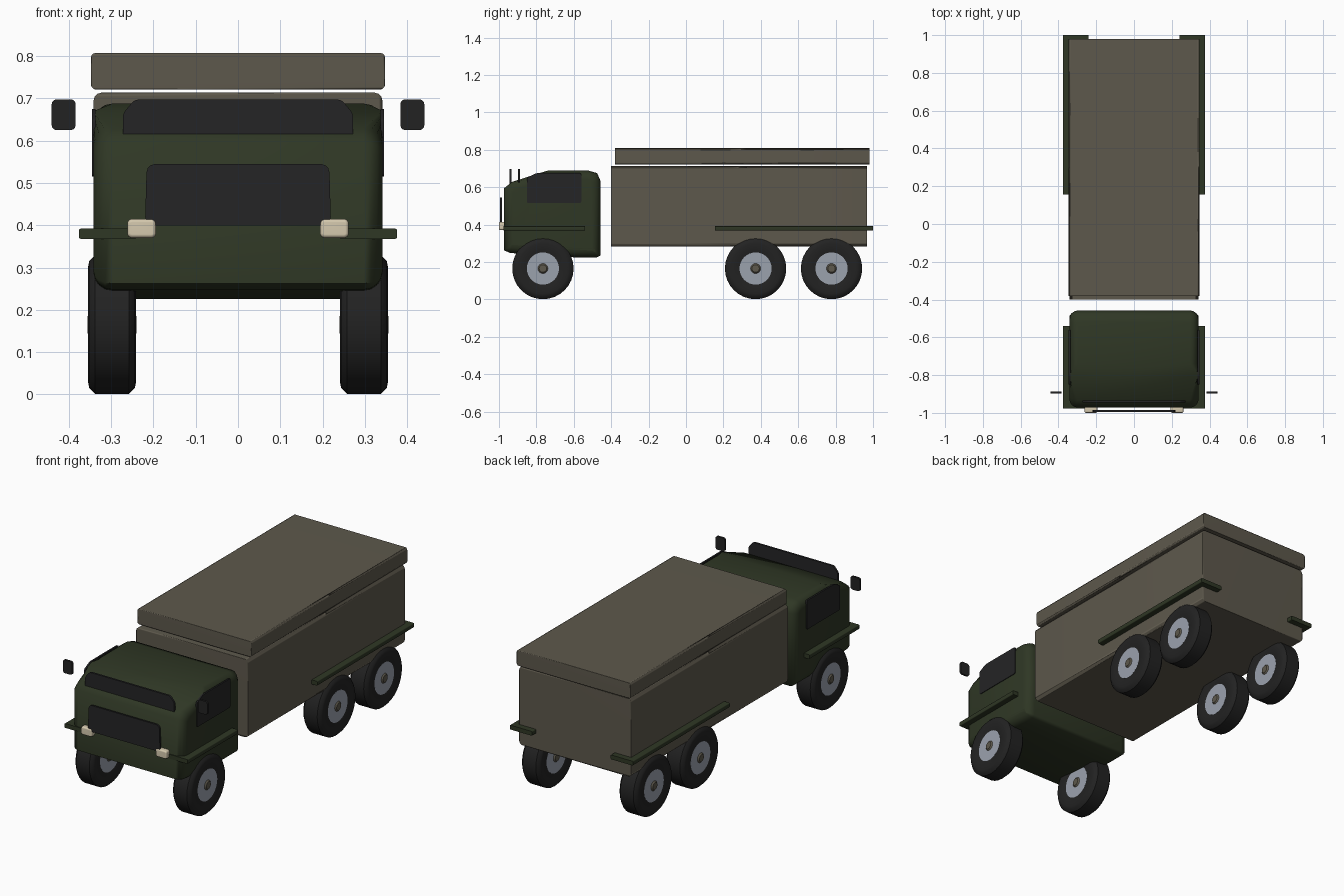
import bpy, bmesh, math
from mathutils import Matrix, Vector

cube = bpy.data.objects.get("Cube")
if cube:
    bpy.data.objects.remove(cube, do_unlink=True)


def material(name, r, g, b):
    m = bpy.data.materials.new(name)
    m.use_nodes = True
    m.diffuse_color = (r, g, b, 1)
    bsdf = next(n for n in m.node_tree.nodes if n.type == 'BSDF_PRINCIPLED')
    bsdf.inputs["Base Color"].default_value = (r, g, b, 1)
    return m


GREEN = material("dark green paint", 0.028, 0.038, 0.018)
CANVAS = material("grey brown canvas", 0.11, 0.098, 0.072)
RUBBER = material("black rubber", 0.016, 0.016, 0.016)
GLASS = material("dark glass", 0.018, 0.018, 0.019)
SILVER = material("silver rim", 0.33, 0.36, 0.42)
LAMP = material("cream lamp", 0.66, 0.58, 0.42)


def finish(bm, name, mat, weighted=False, angle=40):
    bmesh.ops.recalc_face_normals(bm, faces=bm.faces)
    mesh = bpy.data.meshes.new(name)
    bm.to_mesh(mesh)
    bm.free()
    mesh.materials.append(mat)
    ob = bpy.data.objects.new(name, mesh)
    bpy.context.collection.objects.link(ob)
    bpy.ops.object.select_all(action='DESELECT')
    ob.select_set(True)
    bpy.context.view_layer.objects.active = ob
    if weighted:
        bpy.ops.object.shade_smooth()
        ob.modifiers.new("area normals", 'WEIGHTED_NORMAL').weight = 80
    else:
        bpy.ops.object.shade_smooth_by_angle(angle=math.radians(angle))
    return ob


def prism(name, outline, axis, lo, hi, mat, bevel=0, corner=0, segments=3, **kw):
    """Extrude a 2D outline along an axis; bevel rims and/or the long corners."""
    bm = bmesh.new()
    place = {'x': lambda u, v, t: (t, u, v), 'y': lambda u, v, t: (u, t, v)}[axis]
    k = 'xyz'.index(axis)
    face = bm.faces.new([bm.verts.new(place(u, v, lo)) for u, v in outline])
    ext = bmesh.ops.extrude_face_region(bm, geom=[face])["geom"]
    for v in ext:
        if isinstance(v, bmesh.types.BMVert):
            v.co[k] = hi
    along = lambda e: abs(e.verts[0].co[k] - e.verts[1].co[k]) > 1e-5
    if corner:
        bmesh.ops.bevel(bm, geom=[e for e in bm.edges if along(e)], offset=corner,
                        segments=segments, profile=0.5, affect='EDGES')
    if bevel:
        bmesh.ops.bevel(bm, geom=[e for e in bm.edges if not along(e)], offset=bevel,
                        segments=segments, profile=0.5, affect='EDGES')
    return finish(bm, name, mat, **kw)


def rect(u0, u1, v0, v1):
    return [(u0, v0), (u1, v0), (u1, v1), (u0, v1)]


def lathe(name, profile, x, y, z, mat, steps=32):
    """Spin an (offset, radius) profile round an axle along x."""
    bm = bmesh.new()
    verts = [bm.verts.new((d, 0, r)) for d, r in profile]
    edges = [bm.edges.new(p) for p in zip(verts, verts[1:])]
    bmesh.ops.spin(bm, geom=verts + edges, cent=(0, 0, 0), axis=(1, 0, 0),
                   angle=math.tau, steps=steps)
    bmesh.ops.remove_doubles(bm, verts=bm.verts, dist=1e-4)
    bmesh.ops.translate(bm, verts=bm.verts, vec=Vector((x, y, z)))
    return finish(bm, name, mat)


# Cargo body and its raised lid
prism("cargo_body", rect(-0.342, 0.342, 0.282, 0.714), 'y', -0.40, 0.967, CANVAS,
      corner=0.02, weighted=True)
prism("cargo_lid", rect(-0.348, 0.348, 0.721, 0.808), 'y', -0.38, 0.98, CANVAS,
      corner=0.012, weighted=True)

# Rounded cab from its side profile
cab = [(-0.972, 0.595), (-0.93, 0.628), (-0.80, 0.67), (-0.74, 0.688), (-0.52, 0.688),
       (-0.475, 0.675), (-0.458, 0.635), (-0.458, 0.235), (-0.475, 0.225), (-0.60, 0.225),
       (-0.94, 0.248), (-0.972, 0.262)]
prism("cab", cab, 'x', -0.342, 0.342, GREEN, bevel=0.045, segments=4, angle=60)

# Windscreen and grille plates
prism("windscreen", [(-0.272, 0.61), (0.272, 0.61), (0.272, 0.665), (0.245, 0.697),
                     (-0.245, 0.697), (-0.272, 0.665)], 'y', -0.945, -0.934, GLASS, corner=0.008)
prism("grille", [(-0.22, 0.40), (0.22, 0.40), (0.216, 0.545), (-0.216, 0.545)],
      'y', -0.995, -0.985, GLASS, corner=0.02)

for s, side in ((1, "left"), (-1, "right")):
    # Side window and mirror
    window = [(-0.85, 0.515), (-0.56, 0.515), (-0.56, 0.675), (-0.80, 0.675), (-0.85, 0.65)]
    prism(side + "_window", window, 'x', *sorted((s * 0.337, s * 0.346)), GLASS, corner=0.008)
    prism(side + "_mirror", rect(*sorted((s * 0.384, s * 0.441)), 0.625, 0.698),
          'y', -0.898, -0.887, RUBBER, corner=0.012)
    # Mudguard strips
    inner, outer = sorted((s * 0.24, s * 0.376))
    strip = rect(inner, outer, 0.368, 0.392)
    prism(side + "_front_mudguard", strip, 'y', -0.976, -0.54, GREEN, corner=0.004)
    prism(side + "_rear_mudguard", strip, 'y', 0.155, 1.0, GREEN, corner=0.004)
    # Headlamp
    prism(side + "_headlamp", rect(*sorted((s * 0.194, s * 0.262)), 0.37, 0.415),
          'y', -1.0, -0.965, LAMP, bevel=0.008, corner=0.01, segments=2, weighted=True)
    # Wheels: tyre, rim disc and hub cap
    for y, axle in ((-0.765, "front"), (0.372, "middle"), (0.778, "rear")):
        name = f"{side}_{axle}_"
        half = [(-0.05, 0.083), (-0.055, 0.105), (-0.057, 0.135), (-0.054, 0.15), (-0.04, 0.164)]
        tyre = half + [(-d, r) for d, r in reversed(half)]
        lathe(name + "tyre", tyre, s * 0.298, y, 0.165, RUBBER)
        lathe(name + "rim", [(-0.051, 0), (-0.051, 0.086), (0.051, 0.086), (0.051, 0)],
              s * 0.298, y, 0.165, SILVER)
        lathe(name + "hub_cap", [(-0.058, 0), (-0.058, 0.02), (-0.05, 0.028), (0.05, 0.028),
                                 (0.058, 0.02), (0.058, 0)], s * 0.298, y, 0.165, CANVAS, 16)
